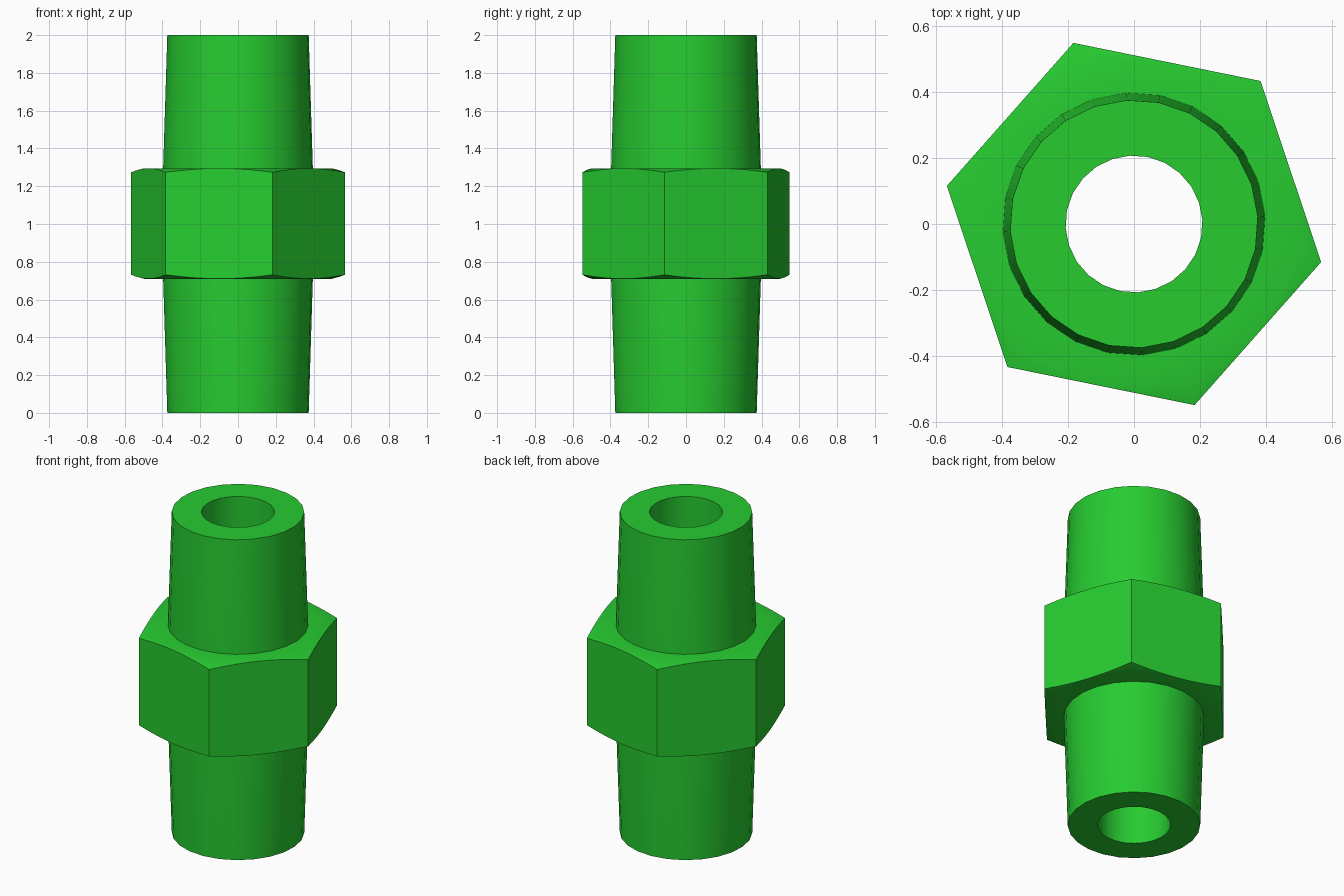
import bpy, bmesh
from math import radians, cos, sin, tan, pi

cube = bpy.data.objects.get("Cube")
if cube:
    bpy.data.objects.remove(cube, do_unlink=True)

TURN = radians(-11.5)      # angle of the first hex corner
APOTHEM = 0.5
HEX_BOTTOM, HEX_TOP = 0.71, 1.295

green = bpy.data.materials.new("green")
green.use_nodes = True
green.diffuse_color = (0.02, 0.6, 0.03, 1)
green.node_tree.nodes["Principled BSDF"].inputs["Base Color"].default_value = green.diffuse_color


def sweep(name, steps, profile):
    """Turn a closed (radius, height) outline, given per angle, around z."""
    bm = bmesh.new()
    columns = []
    for i in range(steps):
        a = 2 * pi * i / steps
        columns.append([bm.verts.new((r * cos(a + TURN), r * sin(a + TURN), z))
                        for r, z in profile(a)])
    count = len(columns[0])
    for i in range(steps):
        here, there = columns[i], columns[(i + 1) % steps]
        for j in range(count):
            k = (j + 1) % count
            bm.faces.new((here[j], there[j], there[k], here[k]))
    bmesh.ops.recalc_face_normals(bm, faces=bm.faces)
    mesh = bpy.data.meshes.new(name)
    bm.to_mesh(mesh)
    bm.free()
    mesh.materials.append(green)
    obj = bpy.data.objects.new(name, mesh)
    bpy.context.collection.objects.link(obj)
    bpy.ops.object.select_all(action='DESELECT')
    obj.select_set(True)
    bpy.context.view_layer.objects.active = obj
    bpy.ops.object.shade_smooth_by_angle(angle=radians(30))
    return obj


# Tapered tube with a straight bore
def tube_outline(a):
    return [(0.207, 0), (0.375, 0), (0.397, HEX_BOTTOM),
            (0.397, HEX_TOP), (0.375, 2), (0.207, 2)]


# Hex collar whose corners are trimmed by a shallow cone above and below
def collar_outline(a):
    r = APOTHEM / cos(a % (pi / 3) - pi / 6)
    drop = (r - APOTHEM) * tan(radians(15)) + 0.0005
    rim = APOTHEM - 0.002
    return [(0.36, HEX_BOTTOM), (rim, HEX_BOTTOM), (r, HEX_BOTTOM + drop),
            (r, HEX_TOP - drop), (rim, HEX_TOP), (0.36, HEX_TOP)]


sweep("tapered_tube", 24, tube_outline)
sweep("hex_collar", 48, collar_outline)
